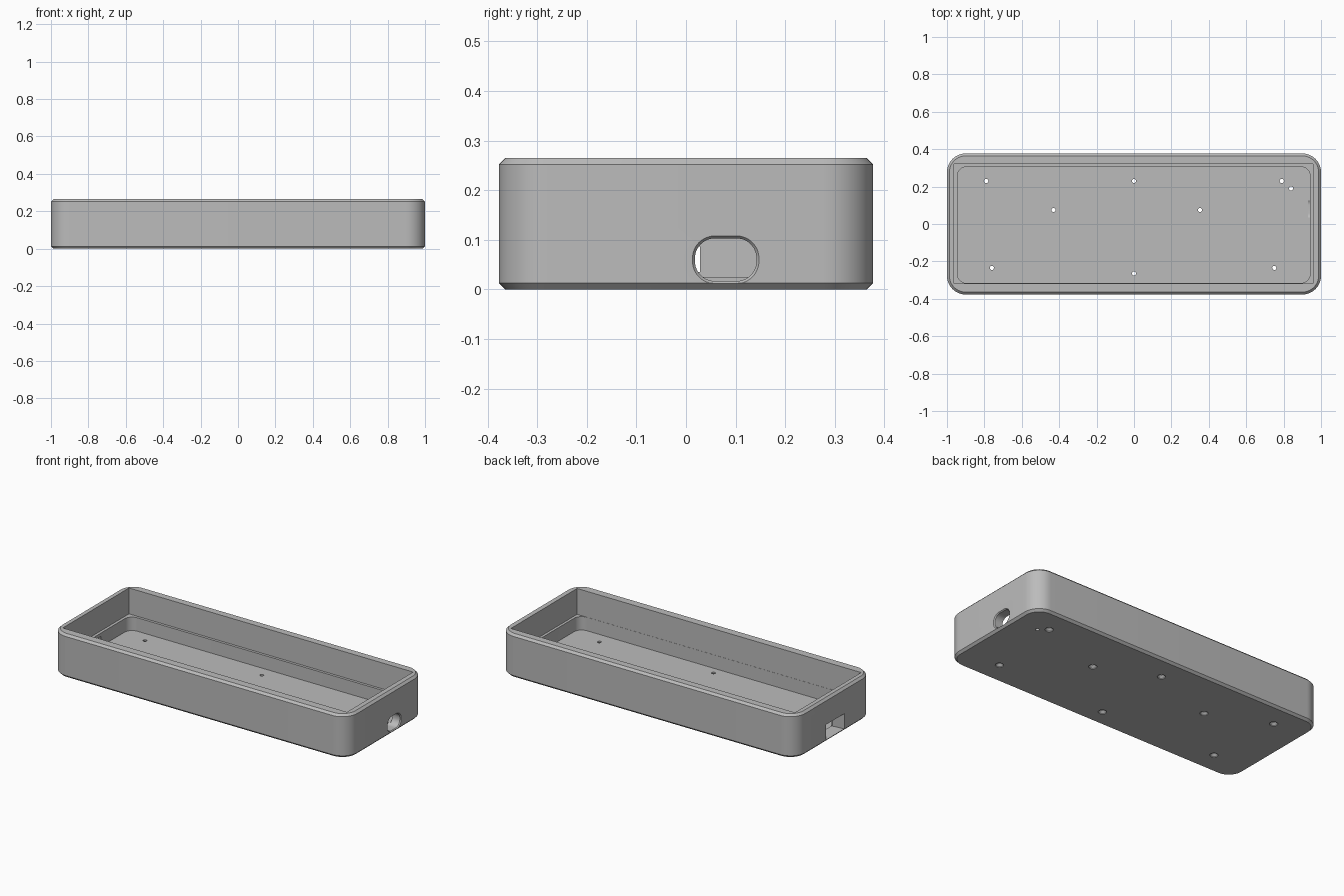
import bpy
import bmesh
from math import cos, sin, pi

if "Cube" in bpy.data.objects:
    bpy.data.objects.remove(bpy.data.objects["Cube"])

GREY = (0.5, 0.5, 0.5, 1.0)
grey = bpy.data.materials.new("matte grey")
grey.use_nodes = True
grey.diffuse_color = GREY
grey.node_tree.nodes["Principled BSDF"].inputs["Base Color"].default_value = GREY


def rounded_rect(u0, u1, v0, v1, r, steps=12):
    """Outline of a rounded rectangle, counter-clockwise."""
    if r == 0:
        return [(u0, v0), (u1, v0), (u1, v1), (u0, v1)]
    centres = [(u1 - r, v1 - r), (u0 + r, v1 - r), (u0 + r, v0 + r), (u1 - r, v0 + r)]
    points = []
    for q, (cu, cv) in enumerate(centres):
        for i in range(steps + 1):
            a = (q + i / steps) * pi / 2
            points.append((cu + r * cos(a), cv + r * sin(a)))
    return points


def circle(cx, cy, r, sides=24):
    return [(cx + r * cos(2 * pi * i / sides), cy + r * sin(2 * pi * i / sides))
            for i in range(sides)]


def loft(name, layers, axis="z"):
    """Closed solid through (height, outline) layers along z or x."""
    bm = bmesh.new()
    rings = []
    for h, outline in layers:
        rings.append([bm.verts.new((u, v, h) if axis == "z" else (h, u, v))
                      for u, v in outline])
    for low, high in zip(rings, rings[1:]):
        n = len(low)
        for i in range(n):
            j = (i + 1) % n
            bm.faces.new((low[i], low[j], high[j], high[i]))
    bm.faces.new(rings[0][::-1])
    bm.faces.new(rings[-1])
    bmesh.ops.recalc_face_normals(bm, faces=bm.faces)
    mesh = bpy.data.meshes.new(name)
    bm.to_mesh(mesh)
    bm.free()
    obj = bpy.data.objects.new(name, mesh)
    bpy.context.collection.objects.link(obj)
    mesh.materials.append(grey)
    return obj


def cut(body, cutter):
    cutter.hide_render = True
    mod = body.modifiers.new("cut", "BOOLEAN")
    mod.operation = "DIFFERENCE"
    mod.solver = "EXACT"
    mod.object = cutter
    bpy.context.view_layer.objects.active = body
    bpy.ops.object.modifier_apply(modifier=mod.name)
    bpy.data.objects.remove(cutter)


# Outer shell with chamfered bottom and rim
HX, HY, H, R, C = 1.0, 0.377, 0.265, 0.1, 0.013
full = rounded_rect(-HX, HX, -HY, HY, R)
inset = rounded_rect(-HX + C, HX - C, -HY + C, HY - C, R - C)
case = loft("case_tray", [(0, inset), (C, full), (H - C, full), (H, inset)])

# Lower cavity with rounded corners, then wider square upper cavity above the ledge
FLOOR, LEDGE = 0.025, 0.107
lower = rounded_rect(-0.945, 0.942, -0.316, 0.306, 0.05, 8)
cut(case, loft("lower_cavity", [(FLOOR, lower), (0.2, lower)]))
upper = rounded_rect(-0.962, 0.958, -0.317, 0.322, 0)
cut(case, loft("upper_cavity", [(LEDGE, upper), (0.4, upper)]))

# Oval cable opening in the left end, with a chamfered mouth
mouth = rounded_rect(0.013, 0.147, 0.012, 0.108, 0.045)
throat = rounded_rect(0.018, 0.142, 0.017, 0.103, 0.04)
cut(case, loft("cable_opening", [(0.93, throat), (0.994, throat),
                                 (1.0, mouth), (1.05, mouth)], "x"))

# Tapered rectangular port in the right end
port_out = rounded_rect(-0.1, 0.075, 0.014, 0.107, 0)
port_in = rounded_rect(-0.055, 0.028, 0.035, 0.087, 0)
cut(case, loft("port_opening", [(-1.05, port_out), (-1.0, port_out),
                                (-0.95, port_in), (-0.92, port_in)], "x"))

# Countersunk screw holes through the floor
screws = [(-0.79, 0.23), (0, 0.23), (0.79, 0.23), (-0.43, 0.075),
          (0.353, 0.075), (-0.76, -0.235), (0, -0.265), (0.75, -0.235)]
for x, y in screws:
    big, small = circle(x, y, 0.023), circle(x, y, 0.011)
    cut(case, loft("screw_hole", [(-0.02, big), (0.004, big), (0.016, small), (0.05, small)]))

# Small plain reset hole
pin = circle(0.84, 0.19, 0.011)
cut(case, loft("reset_hole", [(-0.02, pin), (0.05, pin)]))

bpy.ops.object.select_all(action="DESELECT")
case.select_set(True)
bpy.context.view_layer.objects.active = case
bpy.ops.object.shade_smooth_by_angle(angle=pi / 6)
